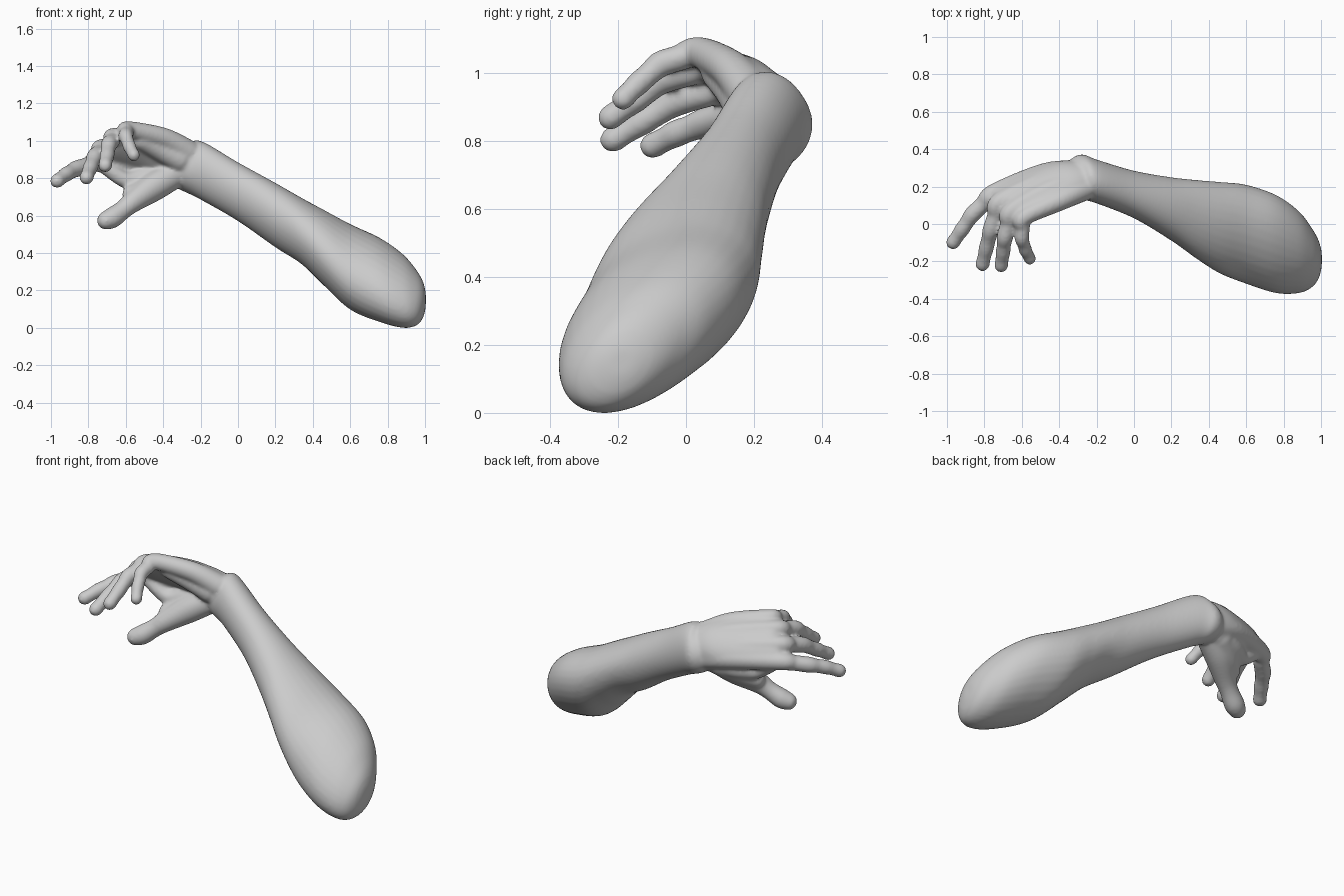
import bpy, bmesh, math
from mathutils import Vector

if "Cube" in bpy.data.objects:
    bpy.data.objects.remove(bpy.data.objects["Cube"])

skin = bpy.data.materials.new("grey clay")
skin.diffuse_color = (0.6, 0.6, 0.6, 1)
skin.use_nodes = True
skin.node_tree.nodes["Principled BSDF"].inputs["Base Color"].default_value = skin.diffuse_color
bm = bmesh.new()
SIDES = 32


def resample(rows, steps=6):
    """Smooth curve through rows of numbers."""
    out = []
    for i in range(len(rows) - 1):
        p0, p1 = rows[max(i - 1, 0)], rows[i]
        p2, p3 = rows[i + 1], rows[min(i + 2, len(rows) - 1)]
        for s in range(steps):
            t = s / steps
            out.append([0.5 * (2 * b + (c - a) * t + (2 * a - 5 * b + 4 * c - d) * t * t
                               + (3 * b - a - 3 * c + d) * t ** 3)
                        for a, b, c, d in zip(p0, p1, p2, p3)])
    out.append(list(rows[-1]))
    return out


def skin_rings(rings):
    """Closed surface through rings of points."""
    loops = [[bm.verts.new(p) for p in ring] for ring in rings]
    new = []
    for a, b in zip(loops, loops[1:]):
        for i in range(SIDES):
            j = (i + 1) % SIDES
            new.append(bm.faces.new((a[i], a[j], b[j], b[i])))
    new += [bm.faces.new(loops[0][::-1]), bm.faces.new(loops[-1])]
    bmesh.ops.recalc_face_normals(bm, faces=new)


def ellipse(c, u, v, lean=0.0):
    return [c + u * math.cos(k * math.tau / SIDES) + v * math.sin(k * math.tau / SIDES + lean)
            for k in range(SIDES)]


def tube(rows):
    """Round limb along (x, y, z, radius) with domed ends."""
    pts = resample(rows)
    cs = [Vector(p[:3]) for p in pts]
    rs = [p[3] for p in pts]
    first, last = (cs[0] - cs[1]).normalized(), (cs[-1] - cs[-2]).normalized()
    dome = [math.radians(a) for a in (25, 50, 70, 85)]
    head = [(cs[0] + first * rs[0] * math.sin(a), rs[0] * math.cos(a)) for a in reversed(dome)]
    tail = [(cs[-1] + last * rs[-1] * math.sin(a), rs[-1] * math.cos(a)) for a in dome]
    line = head + list(zip(cs, rs)) + tail
    side, rings = Vector((0.6, -0.5, 0.62)), []
    for i, (c, r) in enumerate(line):
        d = (line[min(i + 1, len(line) - 1)][0] - line[max(i - 1, 0)][0]).normalized()
        side = (side - d * side.dot(d)).normalized()
        rings.append(ellipse(c, side * r, d.cross(side) * r))
    skin_rings(rings)


# forearm: x, y low, y high, z low, z high, lean of the section
forearm = [
    (-0.35, 0.22, 0.33, 0.78, 0.90, 0), (-0.32, 0.16, 0.36, 0.745, 0.94, 0),
    (-0.27, 0.13, 0.372, 0.72, 0.975, 0), (-0.20, 0.11, 0.345, 0.685, 1.00, 0),
    (0.00, 0.03, 0.285, 0.57, 0.885, 0.03), (0.20, -0.09, 0.25, 0.43, 0.775, 0.1),
    (0.34, -0.19, 0.235, 0.34, 0.695, 0.18), (0.46, -0.265, 0.225, 0.225, 0.63, 0.25),
    (0.60, -0.32, 0.21, 0.097, 0.555, 0.32), (0.76, -0.37, 0.155, 0.03, 0.48, 0.4),
    (0.88, -0.37, 0.07, 0.0, 0.395, 0.42), (0.95, -0.34, -0.02, 0.01, 0.315, 0.4),
    (0.988, -0.29, -0.09, 0.05, 0.25, 0.3), (1.004, -0.23, -0.15, 0.11, 0.19, 0.2)]
skin_rings([ellipse(Vector((x, (y0 + y1) / 2, (z0 + z1) / 2)),
                    Vector((0, (y1 - y0) / 2, 0)), Vector((0, 0, (z1 - z0) / 2)), lean)
            for x, y0, y1, z0, z1, lean in resample(forearm)])

# flat body of the hand: x, y, z, half width, half thickness
across, through = Vector((0.588, -0.515, 0.625)), Vector((-0.098, 0.71, 0.676))
palm = [(-.25, .245, .865, .12, .10), (-.36, .235, .905, .145, .092),
        (-.50, .187, .95, .16, .073), (-.66, .115, .982, .15, .054), (-.70, .09, .99, .11, .03)]
skin_rings([ellipse(Vector(r[:3]), across * r[3], through * r[4]) for r in resample(palm)])

# fingers: wrist root, mid palm, knuckle, middle joint, end joint, tip
fingers = [
    [(-.32, .265, .84), (-.48, .262, .87), (-.745, .165, .885), (-.865, .05, .85), (-.92, -.03, .82), (-.967, -.098, .785)],
    [(-.30, .26, .88), (-.48, .225, .93), (-.715, .12, .96), (-.765, -.03, .915), (-.79, -.13, .855), (-.81, -.215, .803)],
    [(-.28, .23, .92), (-.45, .18, .985), (-.655, .07, 1.02), (-.69, -.07, .98), (-.70, -.15, .92), (-.71, -.222, .868)],
    [(-.27, .19, .94), (-.40, .125, 1.015), (-.59, .035, 1.06), (-.60, -.075, 1.025), (-.58, -.14, .968), (-.557, -.185, .923)]]
radii = (0.075, 0.062, 0.051, 0.044, 0.040, 0.038)
for size, path in zip((1.02, 1.02, 1.0, 0.9), fingers):
    rows = []
    for i, (p, r) in enumerate(zip(path, radii)):
        rows.append((*p, r * size))
        # slimmer bone between the finger joints
        if 2 <= i < 5:
            mid = (Vector(p) + Vector(path[i + 1])) / 2
            rows.append((*mid, (r + radii[i + 1]) / 2 * size * 0.92))
    tube(rows)

# thumb with the fleshy base, web to the first finger, heel of the palm
tube([(-.34, .22, .82, .075), (-.45, .17, .755, .078), (-.555, .10, .68, .06),
      (-.61, .07, .635, .051), (-.67, .04, .59, .056), (-.705, .022, .574, .05)])
tube([(-.36, .24, .82, .075), (-.50, .215, .80, .065), (-.60, .175, .79, .045),
      (-.70, .165, .855, .042)])
tube([(-.40, .235, .81, .075), (-.50, .185, .755, .062), (-.57, .135, .715, .05)])
tube([(-.31, .18, .90, .07), (-.42, .14, .95, .058), (-.52, .09, 1.0, .048)])

mesh = bpy.data.meshes.new("forearm_and_hand")
bm.to_mesh(mesh)
bm.free()
mesh.materials.append(skin)
arm = bpy.data.objects.new("forearm_and_hand", mesh)
bpy.context.collection.objects.link(arm)

# fuse all parts into one soft skin
fuse = arm.modifiers.new("fuse", 'REMESH')
fuse.mode = 'VOXEL'
fuse.voxel_size = 0.009
fuse.use_smooth_shade = True
soften = arm.modifiers.new("soften", 'SMOOTH')
soften.factor = 0.5
soften.iterations = 12
